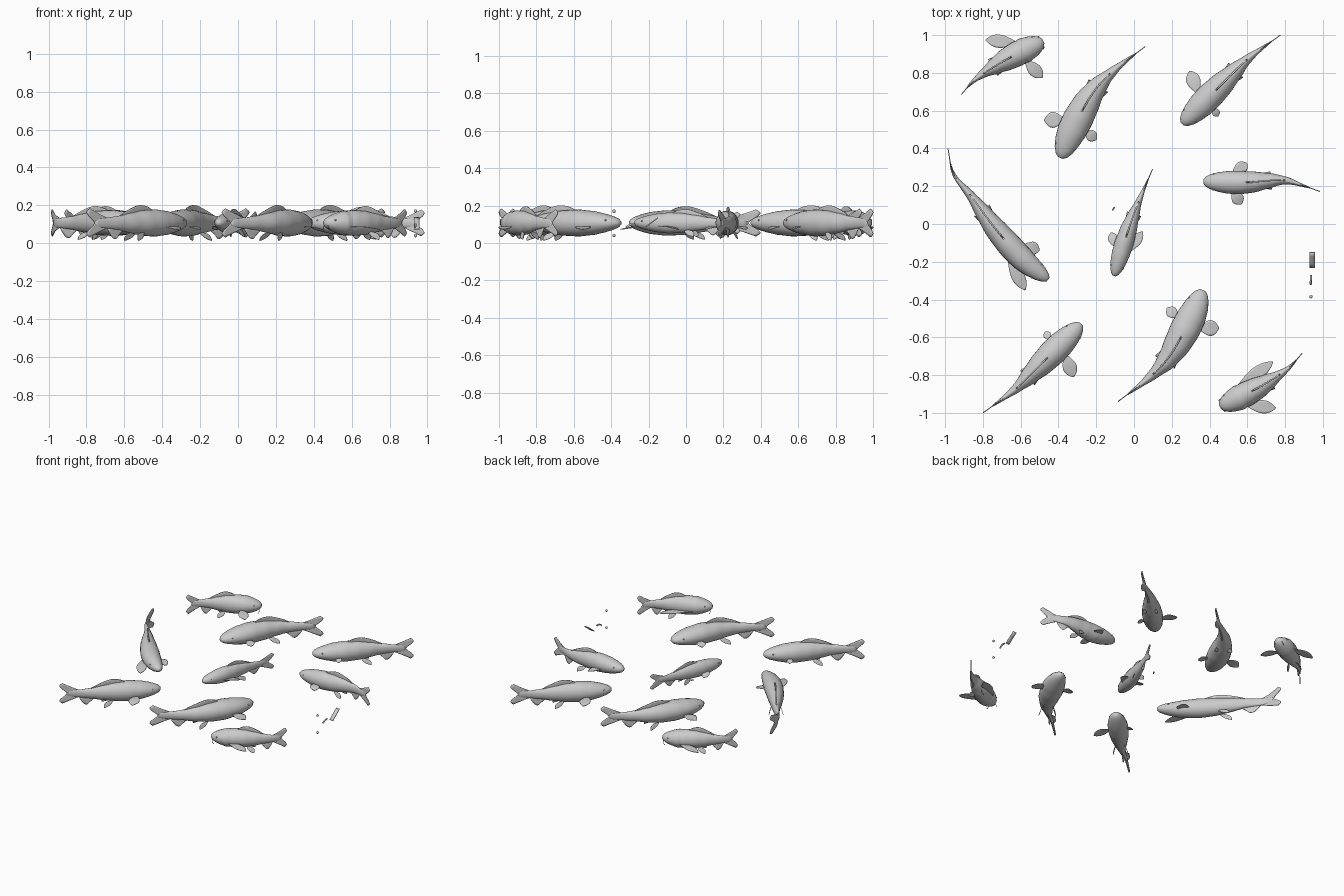
import bpy, bmesh, math
from mathutils import Vector

if "Cube" in bpy.data.objects:
    bpy.data.objects.remove(bpy.data.objects["Cube"])

ZC = 0.107  # swimming height of every spine
UP = Vector((0, 0, 1))


def make_object(name, bm, thick=0.0):
    bmesh.ops.recalc_face_normals(bm, faces=bm.faces[:])
    me = bpy.data.meshes.new(name)
    bm.to_mesh(me)
    bm.free()
    for p in me.polygons:
        p.use_smooth = True
    ob = bpy.data.objects.new(name, me)
    bpy.context.collection.objects.link(ob)
    if thick:
        m = ob.modifiers.new("thickness", 'SOLIDIFY')
        m.thickness, m.offset = thick, 0
    return ob


def grid(name, fn, nu, nv, thick=0.003):
    """Thin sheet from a function of u, v in 0..1"""
    bm = bmesh.new()
    vs = [[bm.verts.new(fn(i / nu, j / nv)) for j in range(nv + 1)] for i in range(nu + 1)]
    for i in range(nu):
        for j in range(nv):
            bm.faces.new((vs[i][j], vs[i + 1][j], vs[i + 1][j + 1], vs[i][j + 1]))
    return make_object(name, bm, thick)


def interp(table, t):
    for (a, p), (b, q) in zip(table, table[1:]):
        if t <= b:
            k = (t - a) / (b - a)
            k = k if a == 0 else k * k * (3 - 2 * k) * 0.4 + k * 0.6
            return p + (q - p) * k
    return table[-1][1]


def spine_function(pts):
    """Smooth curve through the points, evaluated by arc length"""
    p = [Vector((x, y, ZC)) for x, y in pts]
    p = [2 * p[0] - p[1]] + p + [2 * p[-1] - p[-2]]
    s = []
    for i in range(1, len(p) - 2):
        a, b, c, d = p[i - 1:i + 3]
        for k in range(20):
            t = k / 20
            s.append(0.5 * (2 * b + (c - a) * t + (2 * a - 5 * b + 4 * c - d) * t * t
                            + (3 * b - a - 3 * c + d) * t ** 3))
    s.append(p[-2])
    acc = [0]
    for a, b in zip(s, s[1:]):
        acc.append(acc[-1] + (b - a).length)

    def at(t):
        d = min(max(t, 0), 1) * acc[-1]
        for i in range(len(s) - 1):
            if d <= acc[i + 1] + 1e-9:
                k = (d - acc[i]) / (acc[i + 1] - acc[i])
                tan = (s[i + 1] - s[i]).normalized()
                return s[i].lerp(s[i + 1], k), tan, Vector((-tan.y, tan.x, 0))
    return at


WIDTH = [(0, .18), (.02, .42), (.06, .64), (.12, .82), (.2, .96), (.3, 1), (.42, .9),
         (.55, .66), (.68, .36), (.8, .17), (.87, .1), (.92, .04)]
HEIGHT = [(0, .15), (.02, .34), (.06, .52), (.12, .7), (.2, .88), (.32, 1), (.45, .94),
          (.58, .74), (.7, .52), (.8, .4), (.87, .34), (.92, .22)]


def paddle(name, root, tip, side, w):
    """Rounded paddle fin, broadest towards its outer end"""
    def fn(u, v):
        half = w * (0.25 * (1 - u) + math.sin(math.pi * u ** 1.35) ** 0.75 if u < 1 else 0.08)
        sag = 0.006 * math.sin(math.pi * u)
        return root.lerp(tip, u) + side * half * (2 * v - 1) + UP * sag
    return grid(name, fn, 14, 6)


def ball(name, c, r):
    bm = bmesh.new()
    bmesh.ops.create_uvsphere(bm, u_segments=10, v_segments=8, radius=r)
    bmesh.ops.translate(bm, verts=bm.verts[:], vec=c)
    return make_object(name, bm)


def rod(name, pts, r):
    cu = bpy.data.curves.new(name, 'CURVE')
    cu.dimensions, cu.bevel_depth, cu.bevel_resolution = '3D', r, 1
    sp = cu.splines.new('POLY')
    sp.points.add(len(pts) - 1)
    for q, c in zip(sp.points, pts):
        q.co = (*c, 1)
    ob = bpy.data.objects.new(name, cu)
    bpy.context.collection.objects.link(ob)


def fish(n, pts, hw, hh, fins, gill):
    at = spine_function(pts)

    def body_point(t, ang):
        c, tan, nor = at(t)
        k = 1.05 if gill and t < 0.235 else 1
        return c + nor * (math.cos(ang) * hw * interp(WIDTH, t) * k) \
            + UP * (math.sin(ang) * hh * interp(HEIGHT, t) * k)

    # body
    bm = bmesh.new()
    ts = [0, .008, .02, .04, .06, .09, .12, .16, .2, .23, .24] + [.27 + .026 * i for i in range(26)]
    rings = [[bm.verts.new(body_point(t, 2 * math.pi * j / 24)) for j in range(24)] for t in ts]
    for a, b in zip(rings, rings[1:]):
        for j in range(24):
            k = (j + 1) % 24
            bm.faces.new((a[j], a[k], b[k], b[j]))
    bm.faces.new(rings[0])
    bm.faces.new(rings[-1])
    make_object(f"fish_{n}_body", bm)

    # forked tail fin with broad rounded lobes
    def tail(u, v):
        s = 2 * v - 1
        t = 0.8 + u * (0.125 + 0.075 * math.sin(min(1, abs(s) / .8) * math.pi / 2) ** 1.5
                       - 0.03 * max(0, abs(s) - .8) * 5)
        return at(t)[0] + UP * s * hh * (0.34 + 0.72 * u ** 1.1)
    grid(f"fish_{n}_tail_fin", tail, 8, 16, 0.005)

    # dorsal and anal fins, standing in the plane of the spine
    def upright(t0, t1, sign, rise, lean):
        def fn(u, v):
            t = t0 + (t1 - t0) * v
            z = hh * interp(HEIGHT, t) * 0.9
            prof = math.sin(math.pi * v ** 0.75)
            return at(t + lean * u)[0] + UP * sign * (z + u * rise * prof)
        return fn
    grid(f"fish_{n}_dorsal_fin", upright(.32, .66, 1, hh * .46, .03), 4, 16, 0.008)
    grid(f"fish_{n}_anal_fin", upright(.64, .76, -1, hh * .7, .05), 4, 8)

    # pectoral fins reach out to the given tips, pelvic fins hang below
    for i, (x, y) in enumerate(fins):
        c, tan, nor = at(.25)
        tip = Vector((x, y, ZC - .035))
        sg = 1 if (tip - c).dot(nor) > 0 else -1
        root = c + nor * sg * hw * .8 - UP * hh * .3
        ax = tip - root
        side = Vector((-ax.y, ax.x, 0)).normalized()
        paddle(f"fish_{n}_pectoral_fin_{i}", root, tip, side, min(.48 * hw, ax.length * .36))
    for sg in (-1, 1):
        c, tan, nor = at(.48)
        root = c + nor * sg * hw * .4 - UP * hh * .7
        tip = at(.57)[0] + nor * sg * hw * .75 - UP * hh * 1.3
        paddle(f"fish_{n}_pelvic_fin_{sg}", root, tip, (tan + UP * .4).normalized(), .018)
        # eyes and barbels
        ball(f"fish_{n}_eye_{sg}", body_point(.085, math.pi / 2 - sg * 1.2), .005)
        if gill:
            a = body_point(.02, -math.pi / 2 + sg * 1.0)
            rod(f"fish_{n}_barbel_{sg}", [a, a + nor * sg * .008 - UP * .015,
                                          a + nor * sg * .012 - UP * .03 + tan * .01], .002)


# spine points from head to tail, half width, half height, pectoral fin tips, gill edge
paired = [
    ([(-.48, .968), (-.60, .91), (-.72, .845), (-.84, .765), (-.915, .685)], .066, .068,
     [(-.785, .975), (-.485, .775)], True),
    ([(-.39, .35), (-.325, .50), (-.22, .69), (-.11, .81), (.06, .94)], .08, .072,
     [(-.475, .55), (-.2, .445)], False),
    ([(.255, .53), (.37, .645), (.50, .775), (.61, .88), (.775, 1.0)], .071, .072,
     [(.295, .81), (.445, .57)], False)]
flip = lambda ps: [(-x - .025, -y) for x, y in ps]
school = paired + [(flip(p), w, h, flip(f), g) for p, w, h, f, g in paired]
school[3] = school[3][:3] + ([(.735, -.73), (.75, -.975)], True)
school += [
    ([(.367, .225), (.58, .22), (.78, .232), (.89, .205), (.985, .172)], .062, .066,
     [(.6, .32), (.57, .105)], False),
    ([(-.455, -.295), (-.59, -.185), (-.73, -.03), (-.86, .145), (-.955, .265), (-.985, .4)],
     .066, .068, [(-.575, -.35), (-.5, -.14)], False),
    ([(-.105, -.275), (-.055, -.11), (-.005, .04), (.04, .155), (.098, .29)], .05, .056,
     [(-.12, -.045), (.045, -.04)], False)]
for n, f in enumerate(school, 1):
    fish(n, *f)

# small loose pieces beside the school
for z in (.04, .17):
    ball("loose_bead", Vector((.937, -.385, z)), .009)
rod("loose_twig", [(.937, -.27, .10), (.937, -.295, .10), (.935, -.32, .085)], .006)
grid("loose_plate", lambda u, v: Vector((.93 + .028 * u, -.15 - .08 * v, .135 - .06 * v)), 2, 4, .006)
rod("loose_sliver", [(-.115, .072, .1), (-.103, .09, .1)], .004)
